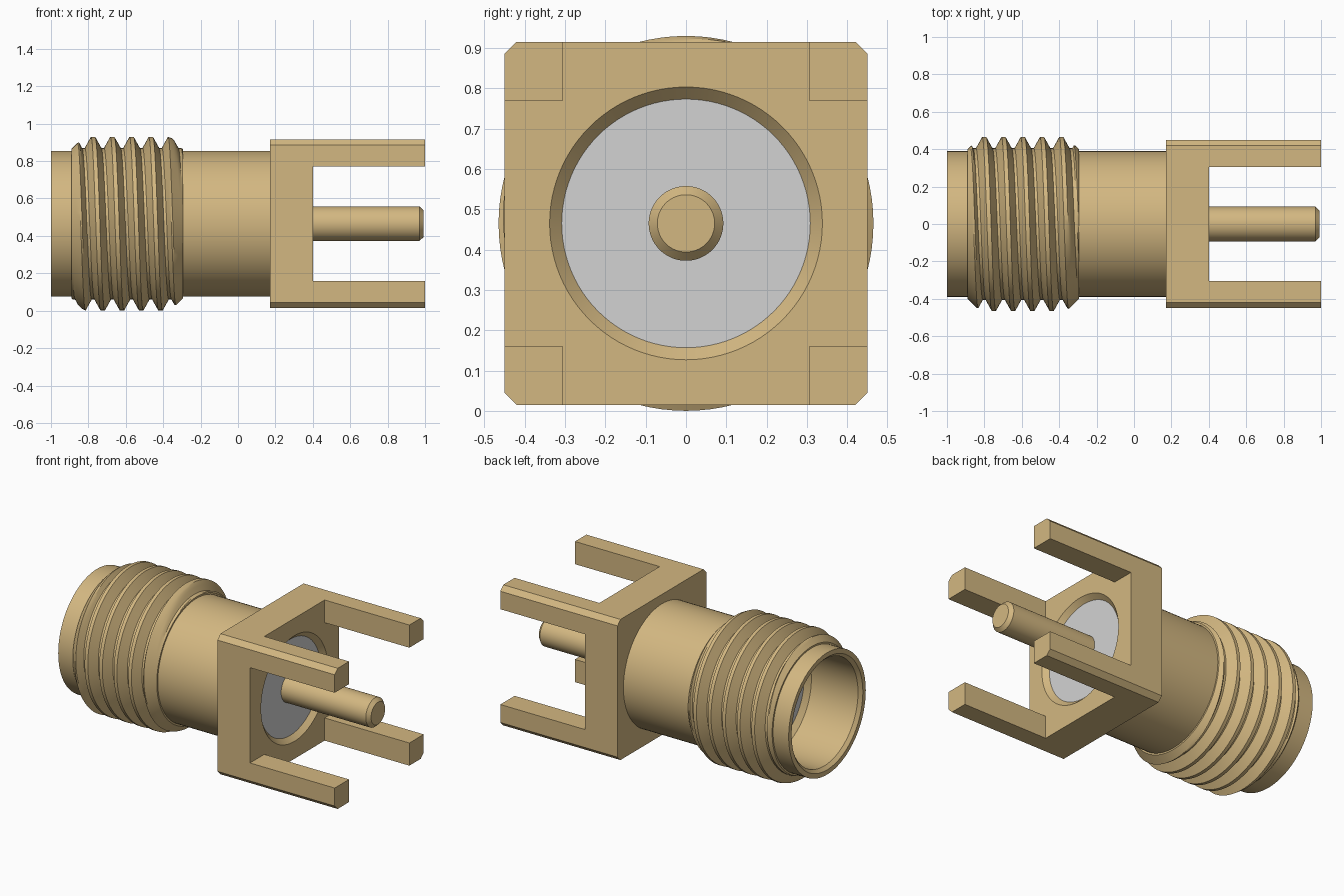
import bpy, bmesh, math

cube = bpy.data.objects.get("Cube")
if cube:
    bpy.data.objects.remove(cube, do_unlink=True)

ZC = 0.465          # height of the connector axis
SEG = 96


def material(name, rgb):
    m = bpy.data.materials.new(name)
    m.use_nodes = True
    m.diffuse_color = (*rgb, 1)
    bsdf = m.node_tree.nodes["Principled BSDF"]
    bsdf.inputs["Base Color"].default_value = (*rgb, 1)
    bsdf.inputs["Roughness"].default_value = 0.5
    return m


gold = material("gold", (0.65, 0.475, 0.22))
white = material("insulator_grey", (0.65, 0.65, 0.65))


def finish(name, bm, mat, smooth=True):
    bmesh.ops.remove_doubles(bm, verts=bm.verts, dist=1e-5)
    bmesh.ops.recalc_face_normals(bm, faces=bm.faces)
    me = bpy.data.meshes.new(name)
    bm.to_mesh(me)
    bm.free()
    me.materials.append(mat)
    ob = bpy.data.objects.new(name, me)
    bpy.context.collection.objects.link(ob)
    if smooth:
        bpy.ops.object.select_all(action='DESELECT')
        ob.select_set(True)
        bpy.context.view_layer.objects.active = ob
        bpy.ops.object.shade_smooth_by_angle(angle=math.radians(25))
    return ob


def sweep(name, columns, mat):
    """Skin a list of (x, radius) columns, one per angle around the x axis."""
    bm = bmesh.new()
    n = len(columns) - 1
    grid = []
    for i, col in enumerate(columns):
        a = 2 * math.pi * i / n
        # the angle runs from the top over the front side to the bottom
        grid.append([bm.verts.new((x, -r * math.sin(a), ZC + r * math.cos(a)))
                     for x, r in col])
    for c0, c1 in zip(grid, grid[1:]):
        for j in range(len(c0) - 1):
            bm.faces.new((c0[j], c0[j + 1], c1[j + 1], c1[j]))
    return finish(name, bm, mat)


def lathe(name, profile, mat, closed=False):
    pts = profile + profile[:1] if closed else profile
    return sweep(name, [pts] * (SEG + 1), mat)


def prism(name, outline, x0, x1, mat, hole=None):
    """Extrude a (y, z) outline along x, optionally with a round hole."""
    bm = bmesh.new()
    loops = [outline]
    if hole:
        loops.append([(hole * math.sin(2 * math.pi * i / SEG),
                       hole * math.cos(2 * math.pi * i / SEG)) for i in range(SEG)])
    edges = []
    for loop in loops:
        vs = [bm.verts.new((x0, y, ZC + z)) for y, z in loop]
        edges += [bm.edges.new((vs[i - 1], vs[i])) for i in range(len(vs))]
    bmesh.ops.triangle_fill(bm, edges=edges, use_beauty=True)
    new = bmesh.ops.extrude_face_region(bm, geom=bm.faces[:], use_keep_orig=True)["geom"]
    bmesh.ops.translate(bm, vec=(x1 - x0, 0, 0),
                        verts=[g for g in new if isinstance(g, bmesh.types.BMVert)])
    return finish(name, bm, mat)


# Barrel with open mating end
lathe("barrel", [(-0.98, 0.34), (-1.0, 0.36), (-1.0, 0.39), (0.18, 0.39),
                 (0.18, 0.308), (-0.62, 0.308), (-0.65, 0.34)], gold, closed=True)

# Helical thread, chamfered at both ends
PITCH, X0, X1 = 0.103, -0.89, -0.295
ROOT, CREST = 0.405, 0.4645
CREST_HALF, ROOT_HALF = 0.011, 0.0075
FLANK = PITCH / 2 - CREST_HALF - ROOT_HALF


def thread_radius(x, crest_x):
    d = abs((x - crest_x + PITCH / 2) % PITCH - PITCH / 2)
    t = min(max((d - CREST_HALF) / FLANK, 0), 1)
    r = CREST + (ROOT - CREST) * t
    return min(r, 0.4 + (x - X0), 0.4 + (X1 - x))


breaks = [-CREST_HALF, CREST_HALF]
breaks += [CREST_HALF + FLANK * k / 4 for k in range(1, 5)]
breaks += [PITCH - CREST_HALF - FLANK * k / 4 for k in range(4, 0, -1)]
columns = []
for i in range(SEG + 1):
    crest_x = -0.775 + PITCH * i / SEG
    col = [(X0, 0.38)]
    for k in range(-3, 7):
        for b in breaks:
            x = min(max(crest_x + k * PITCH + b, X0), X1)
            col.append((x, thread_radius(x, crest_x)))
    columns.append(col + [(X1, 0.38)])
sweep("thread", columns, gold)

# Square flange with chamfered corners and a round hole
H, C, L = 0.45, 0.03, 0.305
octagon = [(H - C, -H), (H, C - H), (H, H - C), (H - C, H),
           (C - H, H), (-H, H - C), (-H, C - H), (C - H, -H)]
prism("flange", octagon, 0.17, 0.4, gold, hole=0.338)
lathe("flange_hole_chamfer", [(0.4, 0.338), (0.37, 0.308), (0.175, 0.308), (0.175, 0.338)],
      gold, closed=True)

# Four mounting legs
for sy, side in ((1, "back"), (-1, "front")):
    for sz, level in ((1, "upper"), (-1, "lower")):
        leg = [(L, L), (H, L), (H, H - C), (H - C, H), (L, H)]
        prism(f"leg_{side}_{level}", [(sy * y, sz * z) for y, z in leg], 0.4, 1.0, gold)

# Insulator sleeve
lathe("insulator", [(-0.62, 0.0925), (-0.62, 0.308), (0.37, 0.308), (0.37, 0.0925)],
      white, closed=True)

# Centre contact: socket at the mating end, solder pin at the other
lathe("centre_pin", [(-0.4, 0), (-0.4, 0.065), (-0.625, 0.065), (-0.625, 0.0925),
                     (0.97, 0.0925), (0.992, 0.071), (0.992, 0)], gold)
